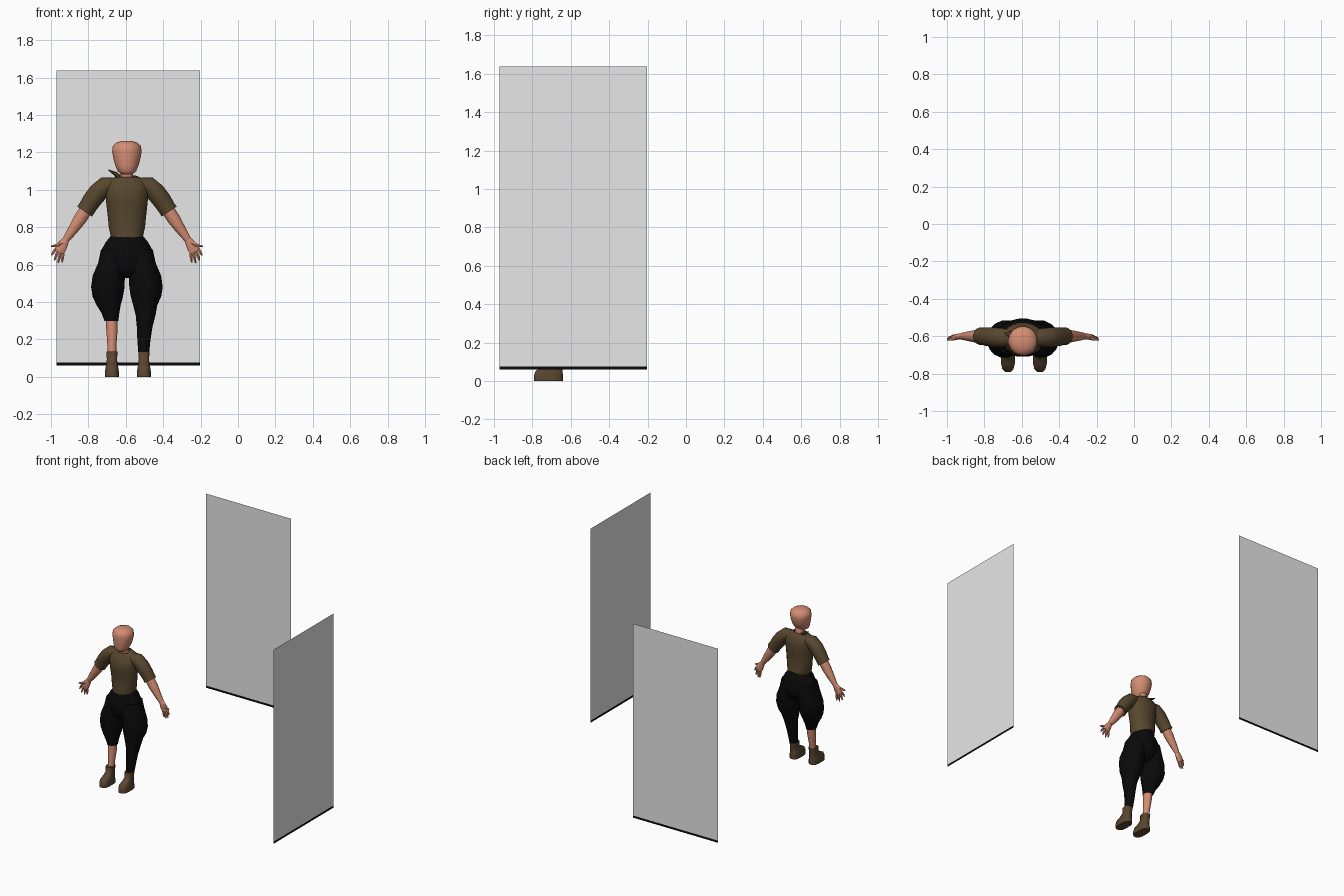
import bpy, bmesh, math
from mathutils import Vector

CX = -0.594  # the figure stands off-centre, between the two boards


def mat(name, r, g, b):
    m = bpy.data.materials.new(name)
    m.diffuse_color = (r, g, b, 1)
    return m


SKIN = mat("skin", 0.66, 0.265, 0.17)
SHIRT = mat("olive brown cloth", 0.095, 0.062, 0.027)
BOOT = mat("boot leather", 0.10, 0.060, 0.028)
BLACK = mat("black cloth", 0.003, 0.003, 0.003)
WHITE = mat("board white", 0.8, 0.8, 0.8)


def finish(name, bm, *mats, angle=50):
    bmesh.ops.recalc_face_normals(bm, faces=bm.faces)
    me = bpy.data.meshes.new(name)
    bm.to_mesh(me)
    bm.free()
    ob = bpy.data.objects.new(name, me)
    bpy.context.collection.objects.link(ob)
    for m in mats:
        me.materials.append(m)
    bpy.ops.object.select_all(action='DESELECT')
    ob.select_set(True)
    bpy.context.view_layer.objects.active = ob
    bpy.ops.object.shade_smooth_by_angle(angle=math.radians(angle))
    return ob


def loft(name, rings, m, side=1, n=16, power=1.0, level=True, caps=(True, True), shift=None):
    """Skin ellipses (x, y, z, width radius, depth radius); x is measured from
    the figure's middle. level keeps rings horizontal, else they follow the path."""
    bm = bmesh.new()
    pts = [Vector((CX + side * r[0], r[1], r[2])) for r in rings]
    loops = []
    for i, r in enumerate(rings):
        if level:
            t = Vector((0, 0, 1))
        else:
            t = (pts[min(i + 1, len(pts) - 1)] - pts[max(i - 1, 0)]).normalized()
        u = t.cross(Vector((0, 1, 0))).normalized()
        v = u.cross(t)
        loop = []
        for k in range(n):
            a = 2 * math.pi * (k + 0.5) / n
            c, s = math.cos(a), math.sin(a)
            c = math.copysign(abs(c) ** power, c)
            s = math.copysign(abs(s) ** power, s)
            p = pts[i] + u * c * r[3] + v * s * r[4]
            if shift:
                p.z += shift(i, abs(c), (p.y - r[1]) / r[4])
            loop.append(bm.verts.new(p))
        loops.append(loop)
    for a, b in zip(loops, loops[1:]):
        for k in range(n):
            bm.faces.new((a[k], a[(k + 1) % n], b[(k + 1) % n], b[k]))
    if caps[0]:
        bm.faces.new(loops[0])
    if caps[1]:
        bm.faces.new(loops[-1])
    return finish(name, bm, m)


# head and neck
loft("head", [(0, -.655, 1.083, .028, .03), (0, -.645, 1.098, .049, .053),
              (0, -.635, 1.13, .063, .068), (0, -.628, 1.17, .074, .076),
              (0, -.625, 1.205, .080, .080), (0, -.625, 1.235, .076, .077),
              (0, -.625, 1.253, .056, .060), (0, -.625, 1.262, .025, .028)], SKIN, n=20)
loft("neck", [(0, -.605, 1.02, .040, .040), (0, -.61, 1.07, .034, .035),
              (0, -.618, 1.13, .034, .036)], SKIN)


# shirt: hem points down in front and lifts behind, neckline dips in front
def shirt_shift(i, side, depth):
    if i == 0:
        return (1 - side) * (-.035 if depth < 0 else .025)
    if i == 8:
        return -.03 * max(0, -depth)
    return 0


loft("shirt", [(0, -.61, .755, .088, .088), (0, -.61, .80, .098, .084),
               (0, -.612, .86, .104, .078), (0, -.615, .93, .112, .086),
               (0, -.615, .98, .116, .090), (0, -.61, 1.02, .118, .078),
               (0, -.607, 1.05, .105, .064), (0, -.607, 1.068, .07, .052),
               (0, -.608, 1.078, .041, .042)],
     SHIRT, n=20, caps=(False, False), shift=shirt_shift)

# collar flap on one side of the neck
loft("collar_flap", [(-.035, -.60, 1.065, .012, .03), (-.06, -.59, 1.085, .012, .022),
                     (-.098, -.585, 1.106, .003, .004)], SHIRT, n=8, level=False)

# arms: sleeve, forearm, palm, fingers and thumb
TIPS = [(.402, -.612, .650), (.388, -.606, .622), (.368, -.600, .608), (.347, -.594, .612)]
for side, tag in ((-1, "right"), (1, "left")):
    loft(tag + "_sleeve", [(.07, -.607, 1.03, .036, .045), (.115, -.607, 1.022, .050, .052),
                           (.155, -.605, .985, .053, .053), (.19, -.603, .94, .051, .050),
                           (.212, -.60, .905, .048, .046), (.226, -.60, .884, .049, .047)],
         SHIRT, side, level=False)
    loft(tag + "_forearm", [(.205, -.60, .915, .036, .034), (.25, -.60, .845, .036, .034),
                            (.29, -.60, .785, .028, .026), (.327, -.60, .732, .019, .018)],
         SKIN, side, n=12, level=False)
    loft(tag + "_palm", [(.322, -.60, .74, .018, .016), (.338, -.601, .715, .026, .016),
                         (.352, -.602, .69, .031, .015), (.363, -.602, .668, .029, .011)],
         SKIN, side, n=10, level=False)
    for j, tip in enumerate(TIPS):
        base = Vector((.383 - .014 * j, -.606 + .003 * j, .683 - .008 * j))
        mid = base.lerp(Vector(tip), .6)
        loft(f"{tag}_finger_{j + 1}", [(*base, .009, .009), (*mid, .008, .008), (*tip, .004, .004)],
             SKIN, side, n=6, level=False)
    loft(tag + "_thumb", [(.345, -.605, .715, .012, .012), (.378, -.615, .703, .009, .009),
                          (.406, -.618, .698, .004, .004)], SKIN, side, n=6, level=False)

# baggy trousers: seat, one leg rolled to the knee and one to the ankle
loft("trouser_seat", [(0, -.61, .80, .080, .074), (0, -.61, .755, .086, .085),
                      (0, -.608, .72, .115, .095), (0, -.608, .67, .142, .103),
                      (0, -.608, .61, .145, .103), (0, -.61, .56, .11, .085),
                      (0, -.612, .53, .05, .05)], BLACK, n=20)
UPPER = [(.07, -.61, .68, .070, .088), (.08, -.612, .61, .075, .098),
         (.097, -.615, .54, .088, .100), (.102, -.617, .48, .091, .098),
         (.102, -.622, .43, .083, .090), (.098, -.63, .385, .066, .074)]
loft("right_trouser_leg", UPPER + [(.088, -.64, .34, .048, .054), (.083, -.643, .30, .038, .045)],
     BLACK, -1)
loft("left_trouser_leg", UPPER + [(.100, -.64, .33, .054, .058), (.095, -.645, .27, .043, .048),
                                  (.091, -.652, .20, .036, .040), (.090, -.662, .132, .030, .034)],
     BLACK, 1)

# shins and boots
for side, x, tag in ((-1, .080, "right"), (1, .091, "left")):
    loft(tag + "_shin", [(x, -.643, .34, .032, .035), (x, -.648, .26, .032, .036),
                         (x, -.66, .17, .025, .028), (x, -.668, .10, .024, .026)],
         SKIN, side, n=12)
    loft(tag + "_boot", [(x, -.716, 0, .038, .077), (x, -.716, .03, .038, .077),
                         (x, -.712, .055, .034, .071), (x, -.692, .075, .030, .049),
                         (x, -.677, .095, .028, .036), (x, -.673, .135, .031, .037)],
         BOOT, side, n=12, power=.7)


# two flat reference boards, each with a black line along the foot
def board(name, place):
    bm = bmesh.new()
    rows = [[bm.verts.new(place(s, z)) for s in (-.97, -.203)] for z in (.06, .077, 1.637)]
    for i in range(2):
        f = bm.faces.new((rows[i][0], rows[i][1], rows[i + 1][1], rows[i + 1][0]))
        f.material_index = 1 - i
    finish(name, bm, WHITE, BLACK)


board("back_board", lambda s, z: (s, .972, z))
board("side_board", lambda s, z: (1.0, s, z))
